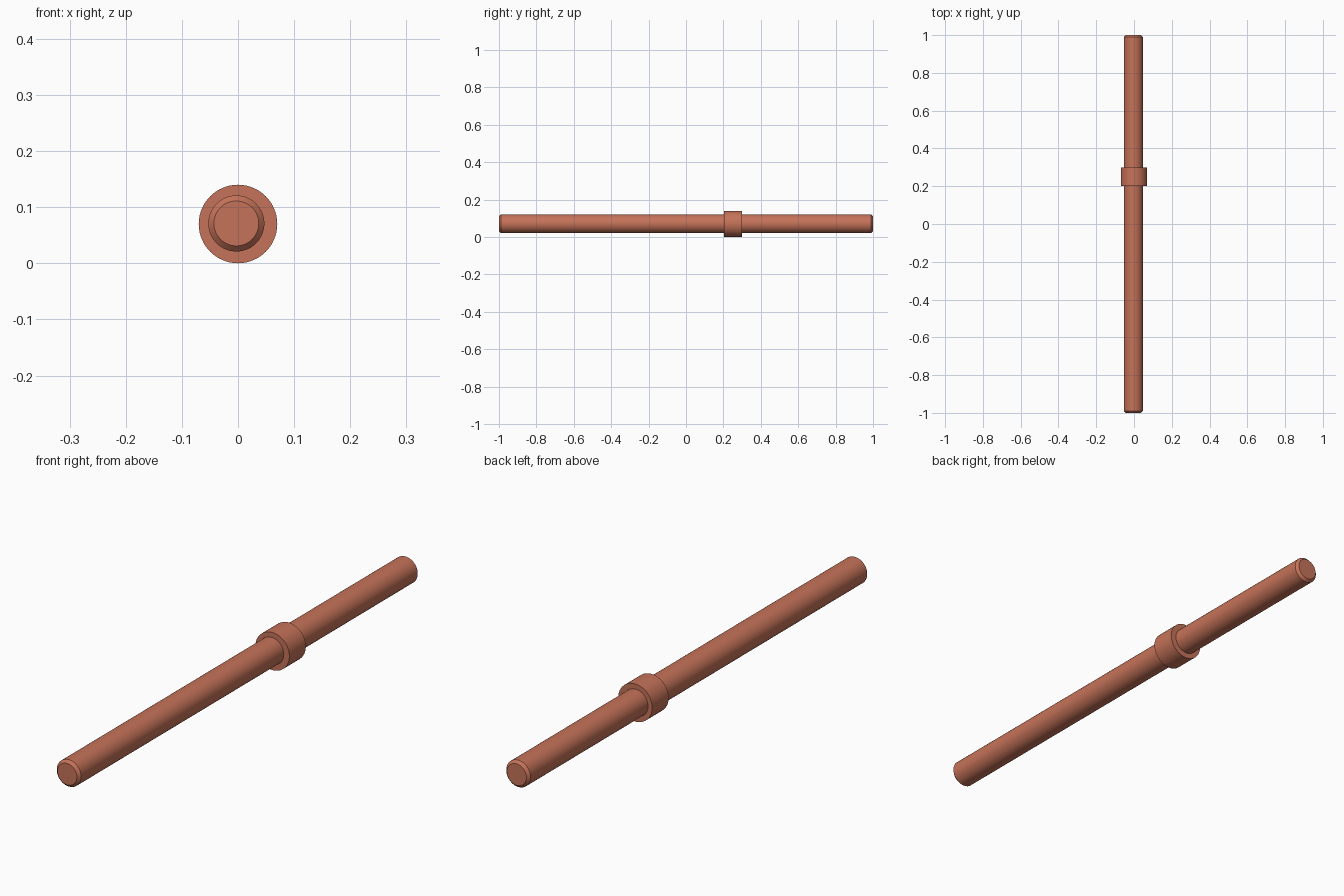
import bpy, math

if "Cube" in bpy.data.objects:
    bpy.data.objects.remove(bpy.data.objects["Cube"])


def lathe_y(name, profile, x, z, material, sides=64):
    """Solid of revolution along y from (y, radius) rings, with flat end caps."""
    verts, faces = [], []
    for y, r in profile:
        for i in range(sides):
            a = 2 * math.pi * i / sides
            verts.append((r * math.cos(a), y, r * math.sin(a)))
    for k in range(len(profile) - 1):
        for i in range(sides):
            j = (i + 1) % sides
            a, b = k * sides, (k + 1) * sides
            faces.append((a + i, b + i, b + j, a + j))
    last = (len(profile) - 1) * sides
    faces.append(tuple(range(sides)))
    faces.append(tuple(last + i for i in reversed(range(sides))))
    mesh = bpy.data.meshes.new(name)
    mesh.from_pydata(verts, [], faces)
    mesh.materials.append(material)
    obj = bpy.data.objects.new(name, mesh)
    obj.location = (x, 0, z)
    bpy.context.collection.objects.link(obj)
    bpy.ops.object.select_all(action='DESELECT')
    obj.select_set(True)
    bpy.context.view_layer.objects.active = obj
    bpy.ops.object.shade_smooth_by_angle(angle=math.radians(30))
    return obj


copper = bpy.data.materials.new("copper_red")
copper.diffuse_color = (0.56, 0.17, 0.10, 1)
copper.use_nodes = True
copper.node_tree.nodes["Principled BSDF"].inputs["Base Color"].default_value = copper.diffuse_color

# Long rod with a small chamfer at both ends
lathe_y("rod", [(-1, 0.04), (-0.99, 0.05), (0.99, 0.05), (1, 0.04)],
        -0.003, 0.071, copper)

# Collar around the rod, toward the back
lathe_y("collar", [(0.202, 0.07), (0.299, 0.07)], 0, 0.07, copper)
